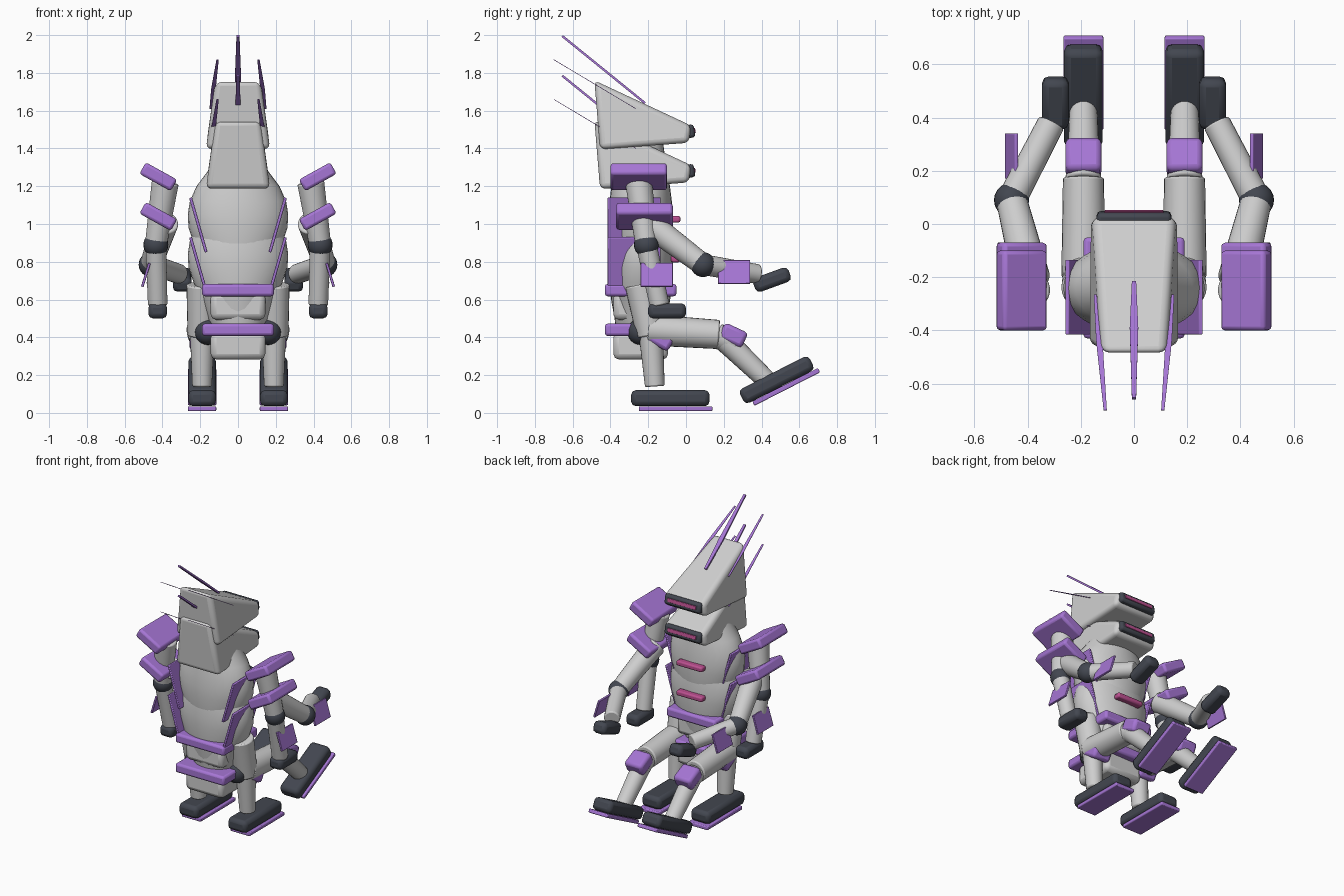
import bpy, bmesh, math
from mathutils import Vector

if "Cube" in bpy.data.objects:
    bpy.data.objects.remove(bpy.data.objects["Cube"])


def mat(name, rgb):
    m = bpy.data.materials.new(name)
    m.diffuse_color = (*rgb, 1)
    m.use_nodes = True
    m.node_tree.nodes["Principled BSDF"].inputs["Base Color"].default_value = m.diffuse_color
    return m


GREY = mat("light grey", (0.62, 0.62, 0.62))
PURPLE = mat("purple", (0.38, 0.18, 0.66))
DARK = mat("dark slate", (0.055, 0.062, 0.08))
PINK = mat("pink", (0.5, 0.08, 0.28))


def finish(bm, name, material, smooth=True, bevel=0.0, segments=2):
    bmesh.ops.recalc_face_normals(bm, faces=bm.faces)
    me = bpy.data.meshes.new(name)
    bm.to_mesh(me)
    bm.free()
    ob = bpy.data.objects.new(name, me)
    bpy.context.collection.objects.link(ob)
    me.materials.append(material)
    if bevel:
        mod = ob.modifiers.new("bevel", "BEVEL")
        mod.width, mod.segments = bevel, segments
    if smooth:
        bpy.ops.object.select_all(action='DESELECT')
        ob.select_set(True)
        bpy.context.view_layer.objects.active = ob
        bpy.ops.object.shade_smooth_by_angle(angle=math.radians(35))
    return ob


def box(name, loc, size, material, rx=0, ry=0, bevel=0.015):
    bm = bmesh.new()
    bmesh.ops.create_cube(bm, size=1)
    for v in bm.verts:
        v.co = Vector([a * b for a, b in zip(v.co, size)])
    ob = finish(bm, name, material, bevel=bevel)
    ob.location = loc
    ob.rotation_euler = (math.radians(rx), math.radians(ry), 0)
    return ob


def loft(name, rings, material, **kw):
    """Skin a list of equal-length point rings and cap both ends."""
    bm = bmesh.new()
    vs = [[bm.verts.new(p) for p in r] for r in rings]
    n = len(rings[0])
    for a, b in zip(vs, vs[1:]):
        for i in range(n):
            j = (i + 1) % n
            bm.faces.new((a[i], a[j], b[j], b[i]))
    bm.faces.new(vs[0])
    bm.faces.new(vs[-1])
    return finish(bm, name, material, **kw)


def limb(name, p, q, r1, r2, material=GREY):
    p, q = Vector(p), Vector(q)
    bm = bmesh.new()
    bmesh.ops.create_cone(bm, cap_ends=True, segments=24, radius1=r1,
                          radius2=r2, depth=(q - p).length)
    ob = finish(bm, name, material, bevel=0.008)
    ob.location = (p + q) / 2
    ob.rotation_euler = (q - p).to_track_quat('Z', 'Y').to_euler()
    return ob


def ball(name, loc, r, material=DARK):
    bm = bmesh.new()
    bmesh.ops.create_uvsphere(bm, u_segments=20, v_segments=12, radius=r)
    ob = finish(bm, name, material)
    ob.location = loc


def spike(name, base, tip, half_width, thick):
    base, tip = Vector(base), Vector(tip)
    normal = (tip - base).cross(Vector((1, 0, 0))).normalized() * thick / 2
    rings = []
    for t, k in ((0, 0.5), (0.4, 1), (1, 0.5)):
        c, w = base.lerp(tip, t), Vector((half_width * k, 0, 0))
        rings.append([c - w - normal, c + w - normal, c + w + normal, c - w + normal])
    loft(name, rings, PURPLE, smooth=False)


def upper_body(tag, dz):
    # wedge head: lower rectangle then upper rectangle
    bottom = [(-.17, -.455, 1.395), (.17, -.455, 1.395), (.165, .015, 1.43), (-.165, .015, 1.43)]
    top = [(-.12, -.485, 1.76), (.12, -.485, 1.76), (.155, .03, 1.52), (-.155, .03, 1.52)]
    shift = Vector((0, 0, dz))
    loft(tag + "_head", [[Vector(p) + shift for p in r] for r in (bottom, top)],
         GREY, bevel=.03, segments=4)
    box(tag + "_visor", (0, .018, 1.49 + dz), (.28, .055, .07), DARK, rx=10)
    box(tag + "_visor_strip", (0, .046, 1.495 + dz), (.22, .008, .025), PINK, rx=10, bevel=.002)
    # crest spikes
    spike(tag + "_crest", (0, -.217, 1.64 + dz), (0, -.655, 1.995 + dz), .016, .012)
    for s in (-1, 1):
        spike(tag + "_side_spike", (.145 * s, -.265, 1.61 + dz),
              (.108 * s, -.7, 1.87 + dz), .012, .003)
    # barrel torso: height, half width, half depth
    rings = []
    for z, a, b in ((.65, .14, .13), (.72, .165, .14), (.8, .195, .155), (.9, .235, .167),
                    (.98, .262, .172), (1.05, .266, .172), (1.12, .255, .165),
                    (1.2, .22, .155), (1.28, .16, .14), (1.42, .11, .12)):
        rings.append([(a * math.cos(t), -.24 + b * math.sin(t), z + dz)
                      for t in [2 * math.pi * i / 32 for i in range(32)]])
    loft(tag + "_torso", rings, GREY)
    box(tag + "_chest_light", (0, -.055, 1.025 + dz), (.2, .05, .035), PINK, bevel=.01)
    box(tag + "_belt", (0, -.24, .65 + dz), (.38, .38, .065), PURPLE)
    box(tag + "_pelvis", (0, -.24, .565 + dz), (.29, .29, .145), GREY, bevel=.03)
    for s in (-1, 1):
        box(tag + "_flank_plate", (.21 * s, -.275, .995 + dz), (.016, .28, .30),
            PURPLE, ry=16 * s, bevel=.004)
        ball(tag + "_hip_joint", (.16 * s, -.24, .64 + dz), .07)


upper_body("standing", 0)
upper_body("striding", -.21)


def arm(tag, s, pad, shoulder, elbow, wrist, plate, hand, hand_rx):
    def at(p):
        return (p[0] * s, p[1], p[2])
    box(tag + "_shoulder_pad", at(pad), (.19, .30, .07), PURPLE, ry=-29 * s)
    limb(tag + "_upper_arm", at(shoulder), at(elbow), .072, .058)
    ball(tag + "_elbow", at(elbow), .066)
    limb(tag + "_forearm", at(elbow), at(wrist), .055, .052)
    box(tag + "_forearm_plate", at(plate), (.014, .17, .13), PURPLE, ry=-17 * s, bevel=.003)
    box(tag + "_hand", at(hand), (.1, .2, .08), DARK, rx=hand_rx, bevel=.025)


def leg(tag, s, hip, knee, ankle, pad, pad_rx, foot, foot_rx):
    x = .19 * s
    limb(tag + "_thigh", (x, *hip), (x, *knee), .083, .077)
    limb(tag + "_shin", (x, *knee), (x, *ankle), .064, .052)
    box(tag + "_knee_pad", (x, *pad), (.135, .135, .09), PURPLE, rx=pad_rx, bevel=.02)
    box(tag + "_foot", (x, *foot), (.145, .415, .085), DARK, rx=foot_rx, bevel=.025)
    # sole sits below and slightly ahead of the foot, turned with it
    a = math.radians(foot_rx)
    dy, dz = .028, -.056
    sole = (foot[0] + dy * math.cos(a) - dz * math.sin(a),
            foot[1] + dy * math.sin(a) + dz * math.cos(a))
    box(tag + "_sole", (x, *sole), (.15, .39, .026), PURPLE, rx=foot_rx, bevel=.006)


for s in (-1, 1):
    arm("standing", s, (.422, -.25, 1.25), (.385, -.25, 1.22), (.435, -.21, .89),
        (.425, -.14, .57), (.488, -.155, .73), (.425, -.10, .54), 0)
    arm("striding", s, (.422, -.22, 1.04), (.385, -.21, 1.01), (.46, .09, .785),
        (.31, .38, .735), (.46, .255, .745), (.295, .455, .705), 20)
    leg("standing", s, (-.24, .68), (-.185, .41), (-.165, .14),
        (-.135, .395), -30, (-.083, .078), 0)
    leg("striding", s, (-.2, .44), (.175, .415), (.43, .17),
        (.25, .41), -25, (.48, .175), 27)
    # lower shin of the bent leg emerges from under the knee pad
    limb("striding_knee", (.19 * s, .16, .41), (.19 * s, .27, .36), .068, .06)
